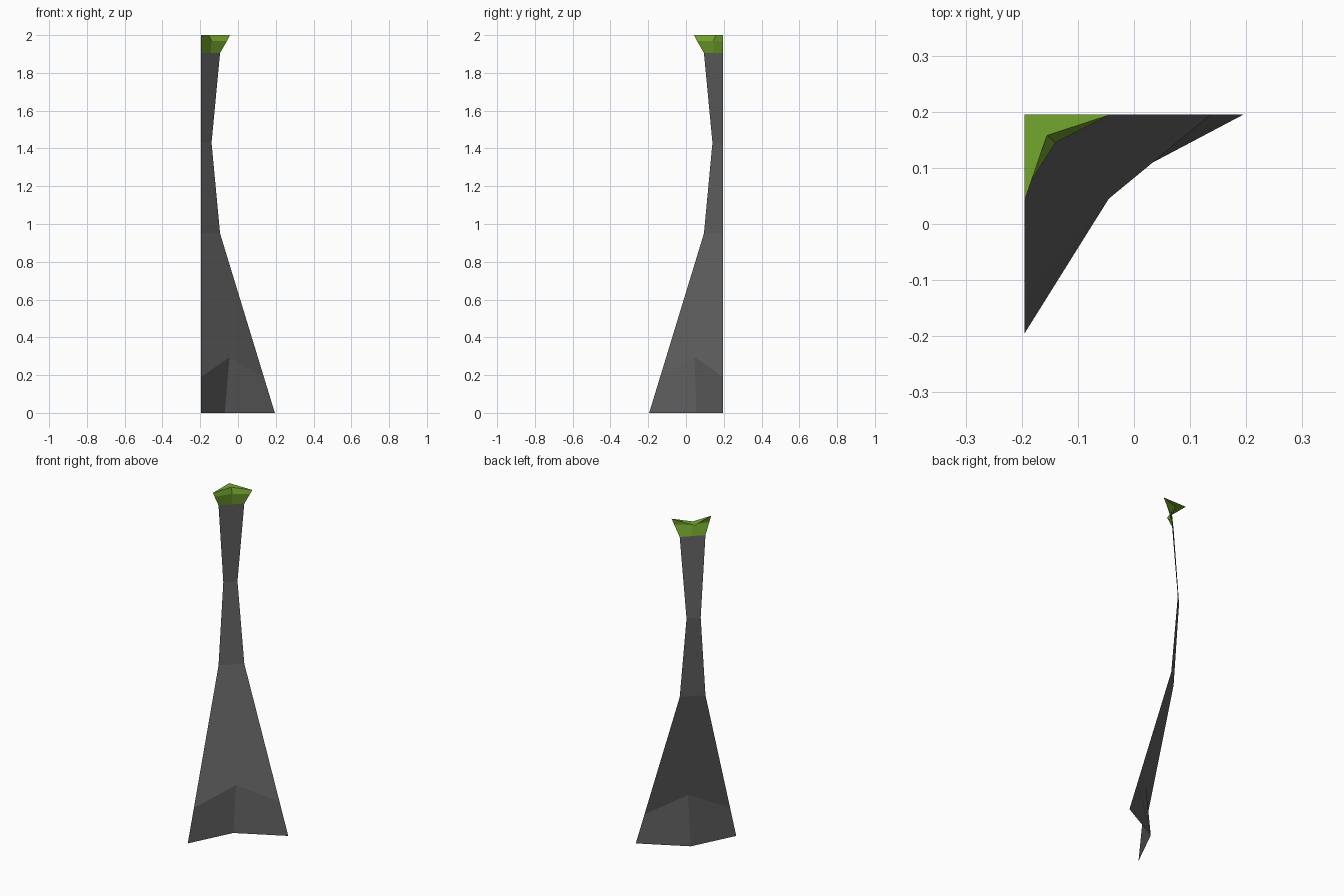
import bpy, bmesh

if "Cube" in bpy.data.objects:
    bpy.data.objects.remove(bpy.data.objects["Cube"])

C = 0.195  # half width: the open edges lie on x = -C and y = C


def material(name, rgb):
    m = bpy.data.materials.new(name)
    m.diffuse_color = (*rgb, 1.0)
    m.use_nodes = True
    m.node_tree.nodes["Principled BSDF"].inputs["Base Color"].default_value = m.diffuse_color
    return m


rock = material("dark grey rock", (0.125, 0.125, 0.125))
grass = material("grass green", (0.175, 0.385, 0.028))


def row(reach, z, mid=None):
    """One level: left-edge point, optional middle point, back-edge point."""
    pts = [(-C, -reach, z), (reach, C, z)]
    if mid:
        pts.insert(1, mid)
    return pts


def strip(name, rows, mat, cap=False):
    """Skin neighbouring rows into an outward-facing open shell."""
    bm = bmesh.new()
    levels = [[bm.verts.new(p) for p in r] for r in rows]
    for lo, hi in zip(levels, levels[1:]):
        if len(lo) == len(hi):
            for i in range(len(lo) - 1):
                bm.faces.new((lo[i], lo[i + 1], hi[i + 1], hi[i]))
        else:
            bm.faces.new(lo + hi[::-1])
    if cap:
        corner = bm.verts.new((-C, C, rows[-1][0][2]))
        top = levels[-1]
        for a, b in zip(top, top[1:]):
            bm.faces.new((a, b, corner))
    me = bpy.data.meshes.new(name)
    bm.to_mesh(me)
    bm.free()
    me.materials.append(mat)
    ob = bpy.data.objects.new(name, me)
    bpy.context.collection.objects.link(ob)
    return ob


# Rock face: undercut foot, broad slope, narrow waist
strip("cliff_rock", [
    row(0.195, 0.0, (-0.07, 0.055, 0.0)),
    row(0.137, 0.19, (-0.045, 0.045, 0.295)),
    row(-0.095, 0.95),
    row(-0.14, 1.43),
    row(-0.095, 1.905),
], rock)

# Grass lip: flares outward, bevels in, closed by a flat top
strip("grass_lip", [
    row(-0.095, 1.905, (-0.145, 0.145, 1.905)),
    row(-0.058, 1.97, (-0.14, 0.145, 1.97)),
    row(-0.042, 2.0, (-0.155, 0.158, 2.0)),
], grass, cap=True)
